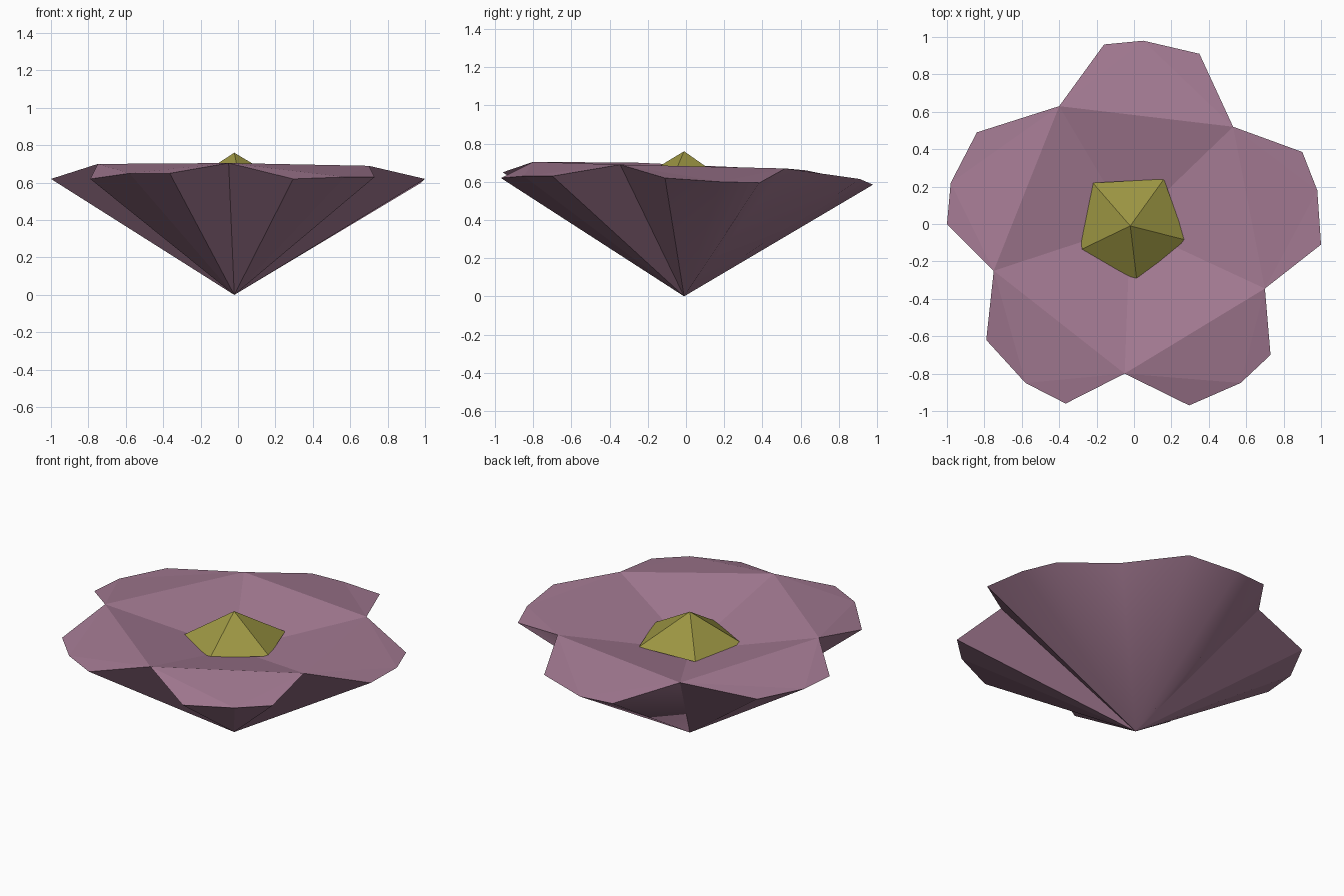
import bpy
import bmesh
from mathutils import Vector

cube = bpy.data.objects.get("Cube")
if cube:
    bpy.data.objects.remove(cube, do_unlink=True)


def make_material(name, colour):
    mat = bpy.data.materials.new(name)
    mat.use_nodes = True
    mat.diffuse_color = (*colour, 1)
    shader = next(n for n in mat.node_tree.nodes if n.type == "BSDF_PRINCIPLED")
    shader.inputs["Base Color"].default_value = (*colour, 1)
    shader.inputs["Roughness"].default_value = 0.8
    return mat


def finish(bm, name, material):
    """Turn a bmesh into a named object with outward normals."""
    bmesh.ops.recalc_face_normals(bm, faces=bm.faces[:])
    mesh = bpy.data.meshes.new(name)
    bm.to_mesh(mesh)
    bm.free()
    mesh.materials.append(material)
    obj = bpy.data.objects.new(name, mesh)
    bpy.context.scene.collection.objects.link(obj)
    return obj


def fan(bm, ring, tip):
    """Triangles joining a closed ring of vertices to one tip."""
    return [bm.faces.new((a, b, tip)) for a, b in zip(ring, ring[1:] + ring[:1])]


petal_pink = make_material("dusty pink", (0.37, 0.195, 0.29))
pollen_yellow = make_material("olive yellow", (0.33, 0.30, 0.055))

# Each petal: three tips and the notch that follows, counter-clockwise
PETALS = [
    ((1.0, -.11, .62), (.98, .18, .60), (.90, .385, .595), (.53, .52, .67)),
    ((.35, .91, .615), (.05, .98, .585), (-.16, .96, .59), (-.40, .63, .66)),
    ((-.84, .49, .62), (-.98, .22, .62), (-1.0, 0, .62), (-.75, -.25, .70)),
    ((-.79, -.62, .62), (-.58, -.85, .65), (-.365, -.96, .65), (-.05, -.80, .705)),
    ((.295, -.97, .62), (.57, -.85, .63), (.73, -.70, .63), (.70, -.345, .69)),
]

# Blossom: pointed cup below, shallow dish on top, petals folding down
bm = bmesh.new()
petals = [[bm.verts.new(p) for p in petal] for petal in PETALS]
rim = [v for petal in petals for v in petal]
notches = [petal[3] for petal in petals]
walls = fan(bm, rim, bm.verts.new((-.02, -.01, 0)))
fan(bm, notches, bm.verts.new((-.02, -.01, .52)))
for i, (a, b, c, after) in enumerate(petals):
    before = notches[i - 1]
    for tri in ((before, a, b), (before, b, after), (after, b, c)):
        bm.faces.new(tri)

# The back right of the cup is softly rounded, the rest is faceted
bm.normal_update()
back_right = Vector((.6, .8, 0))
for face in walls:
    face.smooth = face.calc_center_median().dot(back_right) > 0.3
for edge in bm.edges:
    edge.smooth = not (edge.verts[0] in rim and edge.verts[1] in rim)
finish(bm, "blossom", petal_pink)

# Centre: low five-sided pyramid resting in the dish
bm = bmesh.new()
BASE = [(.275, -.085), (.16, .24), (-.22, .22), (-.29, -.14), (.015, -.30)]
ring = [bm.verts.new((x, y, .585)) for x, y in BASE]
fan(bm, ring, bm.verts.new((-.02, -.01, .76)))
bm.faces.new(ring[::-1])
finish(bm, "flower_centre", pollen_yellow)
